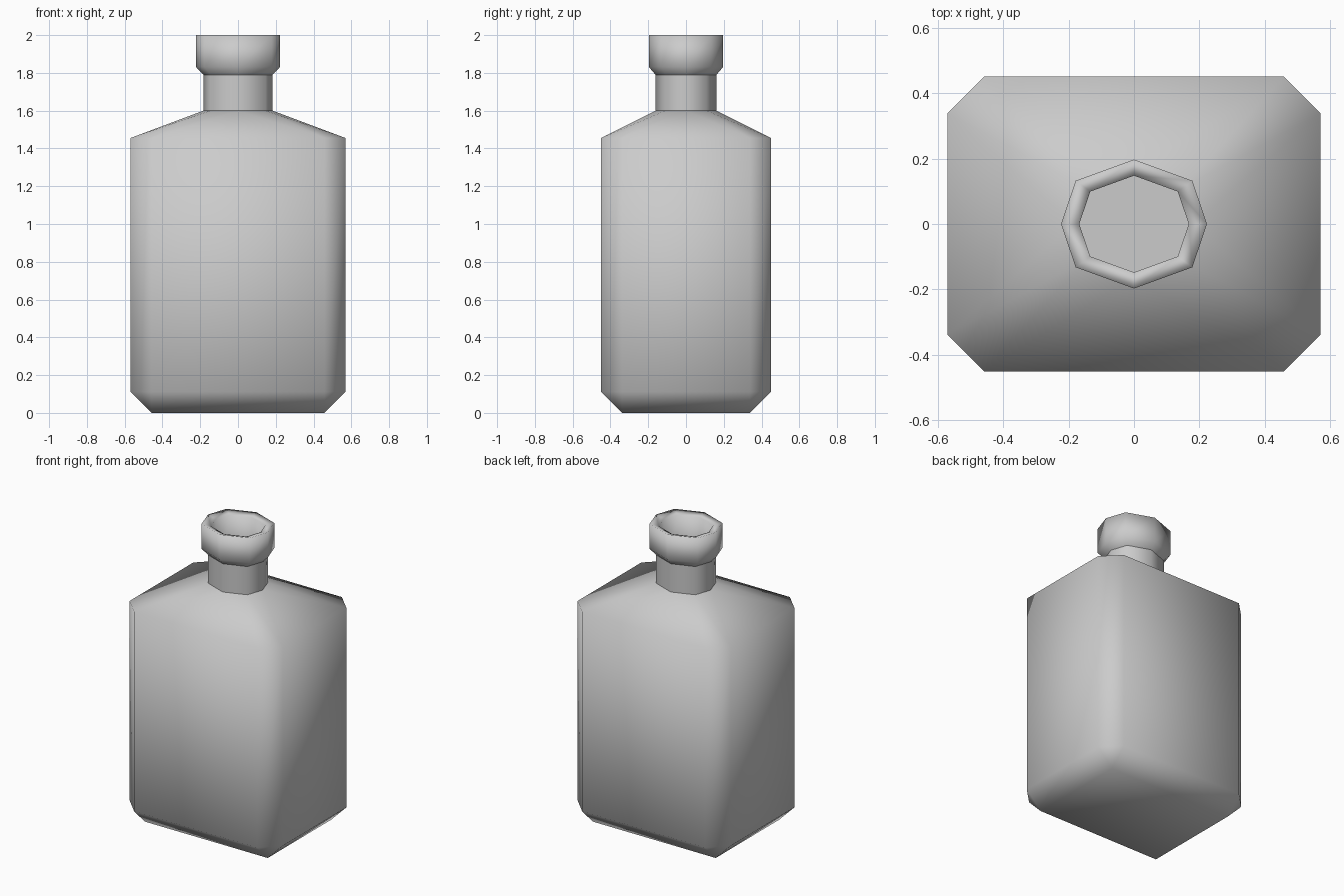
import bpy
import math

cube = bpy.data.objects.get("Cube")
if cube:
    bpy.data.objects.remove(cube, do_unlink=True)

grey = bpy.data.materials.new("plain_grey")
grey.use_nodes = True
colour = (0.6, 0.6, 0.6, 1)
grey.diffuse_color = colour
grey.node_tree.nodes["Principled BSDF"].inputs["Base Color"].default_value = colour

# Main sizes
HX, HY, BEVEL = 0.57, 0.45, 0.112
SHOULDER, NECK_BASE, NECK_TOP, TOP = 1.455, 1.6, 1.79, 2.0
NECK = 0.82


def add_part(name, verts, faces, angle):
    mesh = bpy.data.meshes.new(name)
    mesh.from_pydata(verts, [], faces)
    mesh.materials.append(grey)
    obj = bpy.data.objects.new(name, mesh)
    bpy.context.collection.objects.link(obj)
    bpy.ops.object.select_all(action='DESELECT')
    bpy.context.view_layer.objects.active = obj
    obj.select_set(True)
    bpy.ops.object.shade_smooth_by_angle(angle=math.radians(angle))
    return obj


def oval_ring(scale, z):
    """Eight-sided oval with slightly full corners, counter-clockwise from +x."""
    ring = []
    for i in range(8):
        c, s = math.cos(i * math.pi / 4), math.sin(i * math.pi / 4)
        fx, fy = (1.13, 0.95) if i % 2 else (1, 1)
        ring.append((0.223 * scale * c * fx, 0.197 * scale * s * fy, z))
    return ring


def body_ring(z):
    """Rectangle with cut corners, two points per corner, counter-clockwise."""
    ix, iy = HX - BEVEL, HY - BEVEL
    return [(HX, iy, z), (ix, HY, z), (-ix, HY, z), (-HX, iy, z),
            (-HX, -iy, z), (-ix, -HY, z), (ix, -HY, z), (HX, -iy, z)]


def band(low, high):
    return [(low + i, low + (i + 1) % 8, high + (i + 1) % 8, high + i) for i in range(8)]


# Body: base rectangle, lower and upper cut-corner rings, neck ring
ix, iy = HX - BEVEL, HY - BEVEL
base = [(ix, iy, 0), (-ix, iy, 0), (-ix, -iy, 0), (ix, -iy, 0)]
verts = base + body_ring(BEVEL) + body_ring(SHOULDER) + oval_ring(NECK, NECK_BASE)
low, high, neck = 4, 12, 20
faces = [(3, 2, 1, 0)] + band(low, high)
for k in range(4):
    a, b, nxt = 2 * k, 2 * k + 1, (2 * k + 2) % 8
    # Base corner and sloping base side
    faces.append((k, low + b, low + a))
    faces.append((k, (k + 1) % 4, low + nxt, low + b))
    # Shoulder: corner, long side, and the slivers between them
    faces.append((high + a, high + b, neck + b))
    faces.append((high + b, high + nxt, neck + nxt))
    faces.append((high + b, neck + nxt, neck + b))
    faces.append((high + a, neck + b, neck + a))
add_part("body", verts, faces, 180)

# Neck, closed at the top
verts = oval_ring(NECK, NECK_BASE) + oval_ring(NECK, NECK_TOP)
add_part("neck", verts, band(0, 8) + [tuple(range(8, 16))], 60)

# Lip: flared collar turning over into the mouth
profile = [(NECK, NECK_TOP), (1, 1.832), (1, TOP), (0.75, 1.985), (0.75, NECK_TOP)]
verts, faces = [], []
for i, (scale, z) in enumerate(profile):
    verts += oval_ring(scale, z)
    if i:
        faces += band(8 * (i - 1), 8 * i)
add_part("lip", verts, faces, 180)
